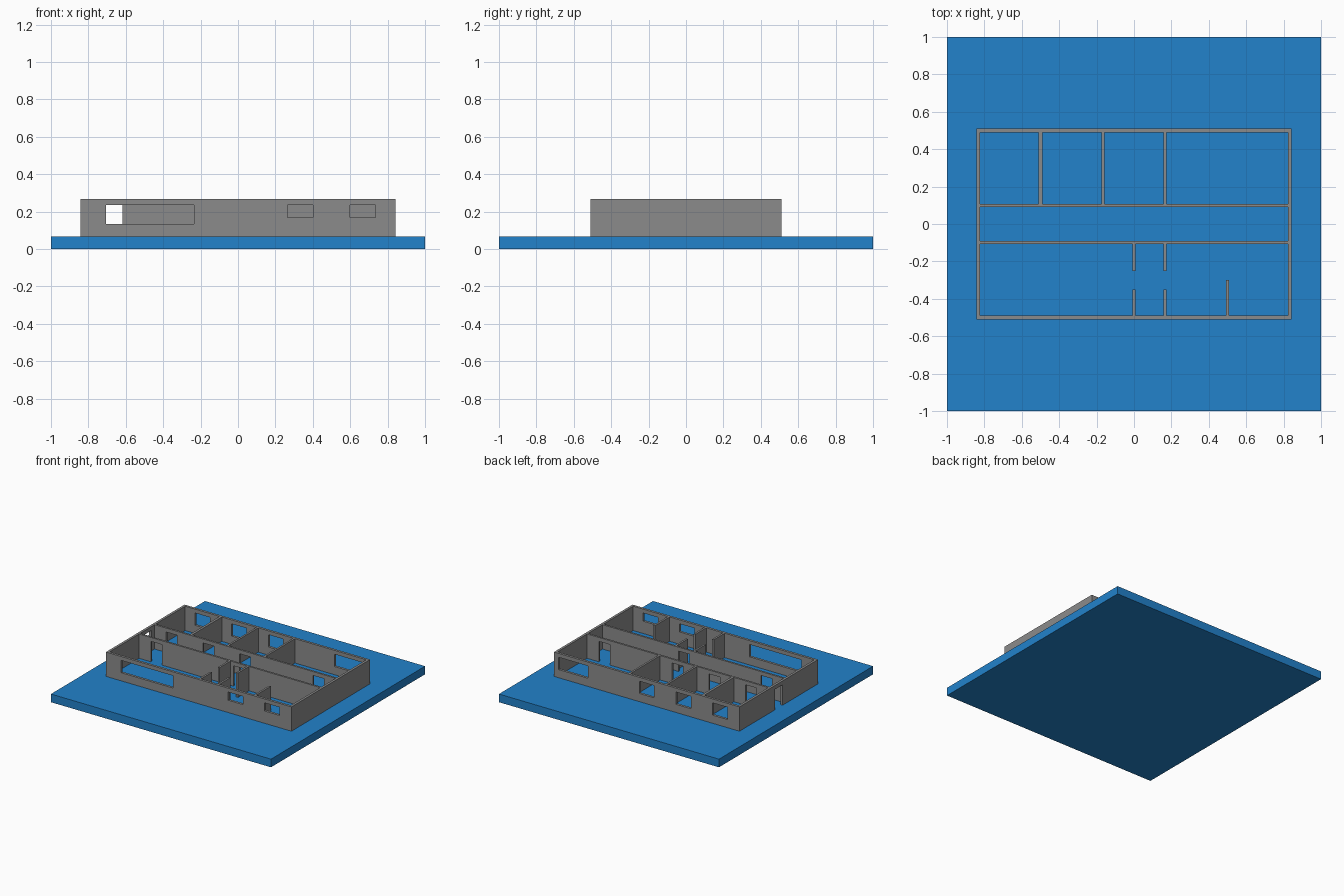
import bpy
import bmesh
from mathutils import Vector

if "Cube" in bpy.data.objects:
    bpy.data.objects.remove(bpy.data.objects["Cube"], do_unlink=True)

FLOOR, TOP = 0.067, 0.267      # wall foot and wall top
HEAD = 0.235                   # top of every door and window
LOW, HIGH = 0.134, 0.168       # window sills
THICK, THIN = 0.02, 0.016      # outer and inner walls


def make_material(name, color):
    mat = bpy.data.materials.new(name)
    mat.use_nodes = True
    mat.diffuse_color = color
    mat.node_tree.nodes["Principled BSDF"].inputs["Base Color"].default_value = color
    return mat


blue = make_material("ground blue", (0.016, 0.223, 0.597, 1))
grey = make_material("wall grey", (0.26, 0.26, 0.26, 1))


def add_object(name, bm, mat):
    bmesh.ops.recalc_face_normals(bm, faces=bm.faces)
    mesh = bpy.data.meshes.new(name)
    bm.to_mesh(mesh)
    bm.free()
    mesh.materials.append(mat)
    obj = bpy.data.objects.new(name, mesh)
    bpy.context.collection.objects.link(obj)
    return obj


def wall(name, axis, start, end, at, thick=THIN, openings=()):
    """Wall along an axis; each opening is (centre, width, sill)."""
    holes = [(c - w / 2, c + w / 2, sill) for c, w, sill in openings]
    us = sorted({start, end, *(u for h in holes for u in h[:2])})
    zs = sorted({FLOOR, TOP, HEAD, *(h[2] for h in holes)})

    def point(u, z):
        side = at - thick / 2
        return Vector((u, side, z) if axis == "x" else (side, u, z))

    bm = bmesh.new()
    for u0, u1 in zip(us, us[1:]):
        for z0, z1 in zip(zs, zs[1:]):
            mu, mz = (u0 + u1) / 2, (z0 + z1) / 2
            if any(a < mu < b and s < mz < HEAD for a, b, s in holes):
                continue
            corners = [(u0, z0), (u1, z0), (u1, z1), (u0, z1)]
            bm.faces.new([bm.verts.new(point(*c)) for c in corners])
    bmesh.ops.remove_doubles(bm, verts=bm.verts, dist=1e-5)
    # Give the flat panel its thickness
    result = bmesh.ops.extrude_face_region(bm, geom=bm.faces[:], use_keep_orig=True)
    moved = [g for g in result["geom"] if isinstance(g, bmesh.types.BMVert)]
    offset = (0, thick, 0) if axis == "x" else (thick, 0, 0)
    bmesh.ops.translate(bm, verts=moved, vec=offset)
    return add_object(name, bm, grey)


# Ground slab
bm = bmesh.new()
bmesh.ops.create_cube(bm, size=1)
bmesh.ops.scale(bm, verts=bm.verts, vec=(2, 2, FLOOR))
bmesh.ops.translate(bm, verts=bm.verts, vec=(0, 0, FLOOR / 2))
add_object("ground_slab", bm, blue)

# Outer walls
THIRD = 1 / 3
HALF_X, HALF_Y = 0.833, 0.5
OUT_X, IN_X, IN_Y = HALF_X + THICK / 2, HALF_X - THICK / 2, HALF_Y - THICK / 2
wall("front_wall", "x", -OUT_X, OUT_X, -HALF_Y, THICK,
     [(-0.47, 0.47, LOW), (THIRD, 0.137, HIGH), (2 * THIRD, 0.137, HIGH)])
wall("back_wall", "x", -OUT_X, OUT_X, HALF_Y, THICK,
     [(i * THIRD, 0.134, LOW) for i in (-2, -1, 0)] + [(2 * THIRD, 0.267, LOW)])
wall("left_wall", "y", -IN_Y, IN_Y, HALF_X, THICK)
wall("right_wall", "y", -IN_Y, IN_Y, -HALF_X, THICK, [(0, 0.1, FLOOR)])

# Corridor walls with doors
HALL = 0.1
wall("corridor_back_wall", "x", -IN_X, IN_X, HALL, THIN,
     [(i * THIRD, 0.1, FLOOR) for i in (-2, -1, 0, 2)])
wall("corridor_front_wall", "x", -IN_X, IN_X, -HALL, THIN,
     [(-2 * THIRD, 0.1, FLOOR), (THIRD / 4, 0.1, FLOOR)])

# Partitions between the back rooms
face = HALL + THIN / 2
for i, (x, thick) in enumerate([(-0.5, THICK), (-0.167, THIN), (0.167, THIN)]):
    wall(f"back_partition_{i + 1}", "y", face, IN_Y, x, thick)

# Partitions in the front rooms, each pair leaving a passage
for i, x in enumerate((0, 0.167)):
    wall(f"passage_wall_inner_{i + 1}", "y", -0.25, -face, x)
    wall(f"passage_wall_outer_{i + 1}", "y", -IN_Y, -0.35, x)
wall("front_partition", "y", -IN_Y, -0.3, 0.5)
